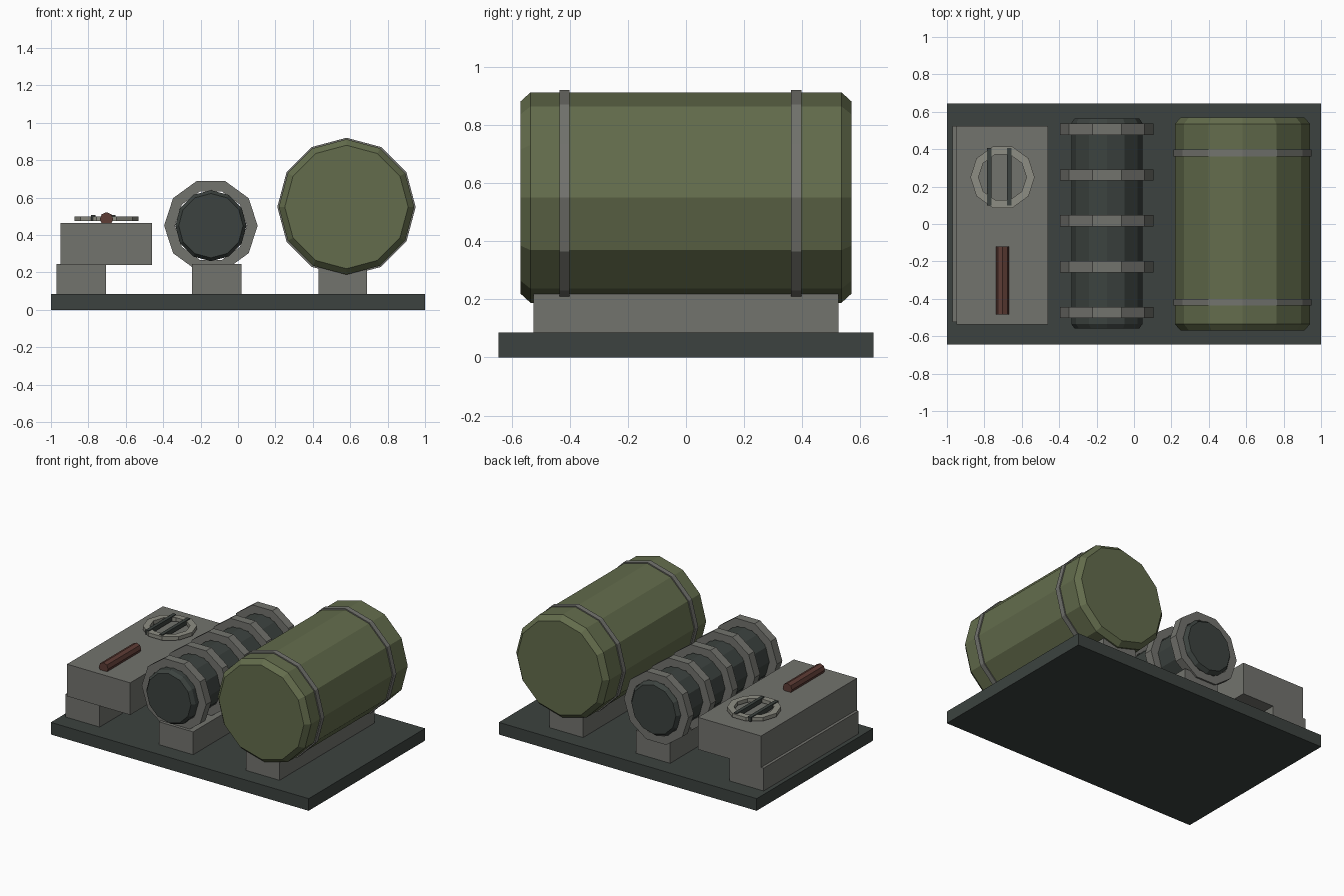
import bpy, bmesh
from math import sin, cos, tau

if "Cube" in bpy.data.objects:
    bpy.data.objects.remove(bpy.data.objects["Cube"])


def mat(name, rgb):
    m = bpy.data.materials.new(name)
    m.diffuse_color = (*rgb, 1)
    m.use_nodes = True
    m.node_tree.nodes["Principled BSDF"].inputs["Base Color"].default_value = m.diffuse_color
    return m


DARK = mat("dark_steel", (0.045, 0.055, 0.05))
GREY = mat("grey_metal", (0.17, 0.172, 0.155))
GREEN = mat("olive_paint", (0.125, 0.15, 0.072))
RED = mat("red_brown", (0.11, 0.045, 0.035))
PALE = mat("pale_metal", (0.27, 0.27, 0.23))


def finish(name, bm, material):
    bmesh.ops.recalc_face_normals(bm, faces=bm.faces)
    me = bpy.data.meshes.new(name)
    bm.to_mesh(me)
    bm.free()
    me.materials.append(material)
    ob = bpy.data.objects.new(name, me)
    bpy.context.collection.objects.link(ob)
    return ob


def box(name, x, y, z, material):
    bm = bmesh.new()
    bmesh.ops.create_cube(bm, size=1)
    for v in bm.verts:
        v.co = [(a + b) / 2 + c * (b - a) for (a, b), c in zip((x, y, z), v.co)]
    return finish(name, bm, material)


def lathe(name, profile, sides, centre, axis, material, closed=False):
    """Sweep (radius, offset) points round the y or z axis; closed makes a ring."""
    bm = bmesh.new()
    cx, cy, cz = centre
    loops = []
    for r, h in profile:
        pts = [(r * cos(tau * i / sides), r * sin(tau * i / sides)) for i in range(sides)]
        loops.append([bm.verts.new((cx + a, cy + h, cz + b) if axis == "y"
                                   else (cx + a, cy + b, cz + h)) for a, b in pts])
    pairs = list(zip(loops, loops[1:]))
    if closed:
        pairs.append((loops[-1], loops[0]))
    else:
        bm.faces.new(loops[0])
        bm.faces.new(loops[-1])
    for p, q in pairs:
        for i in range(sides):
            j = (i + 1) % sides
            bm.faces.new((p[i], p[j], q[j], q[i]))
    return finish(name, bm, material)


def ring(name, outer, inner, width, sides, centre, axis, material):
    h = width / 2
    profile = [(outer, -h), (outer, h), (inner, h), (inner, -h)]
    return lathe(name, profile, sides, centre, axis, material, True)


# Base plate and the three long supports
box("base_plate", (-1, 1), (-0.645, 0.645), (0, 0.085), DARK)
for name, x in (("box", (-0.97, -0.705)), ("coil", (-0.245, 0.02)), ("tank", (0.43, 0.69))):
    box(name + "_support", x, (-0.525, 0.525), (0.08, 0.245), GREY)

# Large tank with chamfered ends and two straps
lathe("tank", [(0.33, -0.57), (0.362, -0.535), (0.362, 0.535), (0.33, 0.57)],
      12, (0.58, 0, 0.55), "y", GREEN)
for i, y in enumerate((-0.418, 0.38)):
    ring(f"tank_strap_{i + 1}", 0.37, 0.35, 0.036, 12, (0.58, y, 0.55), "y", GREY)

# Ribbed cylinder in the middle
lathe("ribbed_cylinder", [(0.172, -0.56), (0.19, -0.535), (0.19, 0.54), (0.172, 0.565)],
      12, (-0.145, 0, 0.45), "y", DARK)
for i in range(5):
    ring(f"cylinder_rib_{i + 1}", 0.25, 0.192, 0.06, 10,
         (-0.145, -0.473 + 0.245 * i, 0.45), "y", GREY)

# Control box with valve wheel and grab handle
box("control_box", (-0.95, -0.46), (-0.537, 0.525), (0.24, 0.465), GREY)
ring("valve_wheel", 0.172, 0.128, 0.026, 10, (-0.703, 0.25, 0.487), "z", PALE)
for i, x in enumerate((-0.775, -0.667)):
    box(f"wheel_bar_{i + 1}", (x - 0.012, x + 0.012), (0.1, 0.405), (0.475, 0.506), DARK)
lathe("handle", [(0.036, -0.183), (0.036, 0.183)], 8, (-0.703, -0.302, 0.486), "y", RED)
